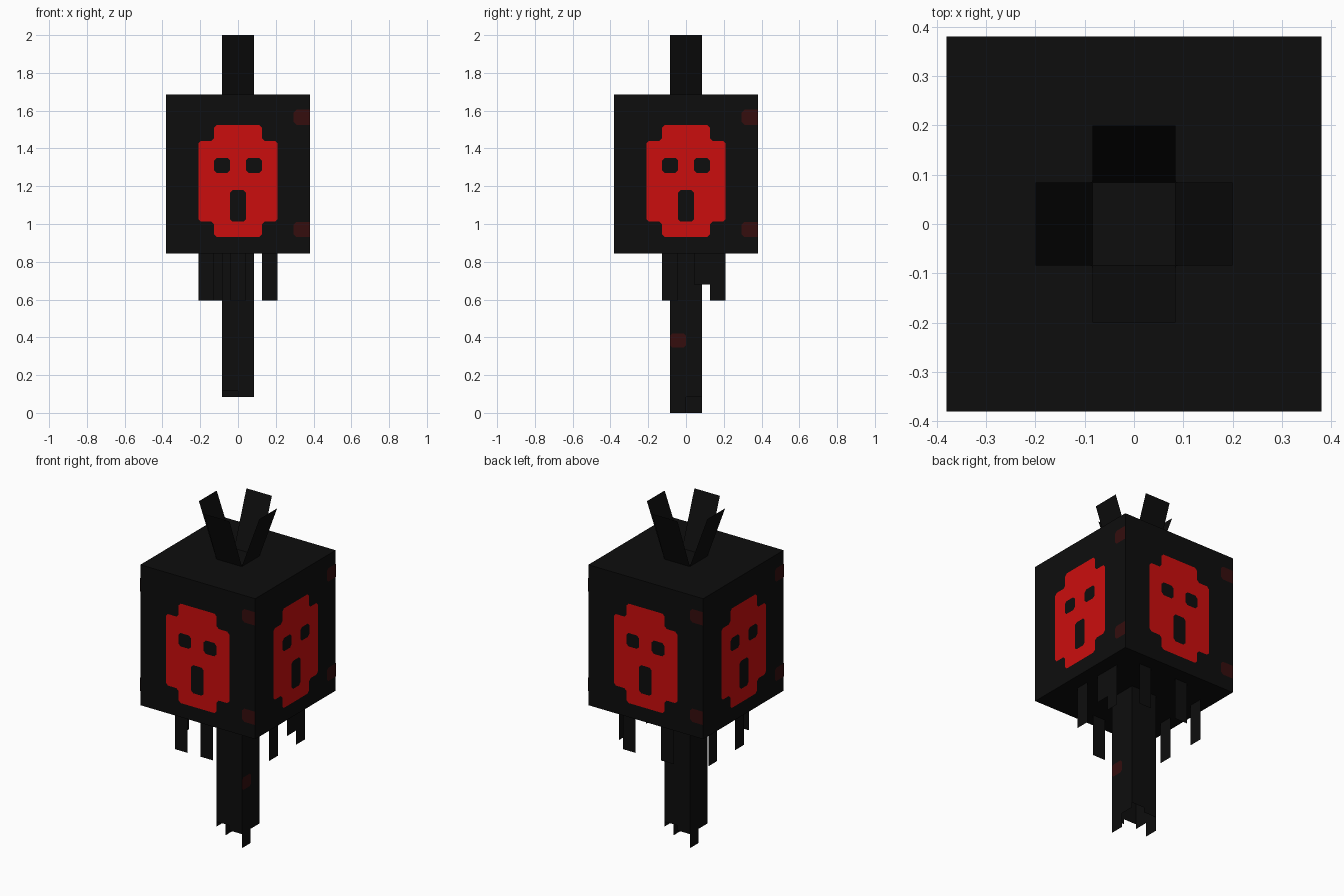
import bpy, bmesh
from math import pi
from mathutils import Matrix, Vector

old = bpy.data.objects.get("Cube")
if old:
    bpy.data.objects.remove(old, do_unlink=True)


def material(name, rgb):
    m = bpy.data.materials.new(name)
    m.use_nodes = True
    m.diffuse_color = (*rgb, 1)
    m.node_tree.nodes["Principled BSDF"].inputs["Base Color"].default_value = (*rgb, 1)
    return m


BLACK = material("soot black", (0.004, 0.004, 0.004))
RED = material("bright red", (0.6, 0.004, 0.004))
DARK_RED = material("dark red", (0.035, 0.004, 0.004))

SIDES = ["front", "right_hand", "back", "left_hand"]
W, BOTTOM, TOP = 0.38, 0.845, 1.685    # body half width and heights
R = 0.084                              # half width of trunk and crown


def finish(name, bm, mat):
    mesh = bpy.data.meshes.new(name)
    bm.to_mesh(mesh)
    bm.free()
    mesh.materials.append(mat)
    ob = bpy.data.objects.new(name, mesh)
    bpy.context.collection.objects.link(ob)
    return ob


def sheet(name, outlines, depth, side, mat, top_depth=None, chamfer=0.0):
    """Flat outlines of (across, height) points, set outward on one of four sides."""
    bm = bmesh.new()
    for pts in outlines:
        low = min(z for u, z in pts)
        verts = []
        for u, z in pts:
            d = top_depth if top_depth and z > low else depth
            verts.append(bm.verts.new(Vector((u, -d, z))))
        bm.faces.new(verts)
    if chamfer:
        corners = [v for v in bm.verts if abs(v.co.x) < W - 0.01]
        bmesh.ops.bevel(bm, geom=corners, offset=chamfer, offset_type='OFFSET',
                        segments=1, profile=0.5, affect='VERTICES')
    bm.transform(Matrix.Rotation(side * pi / 2, 4, 'Z'))
    return finish(name, bm, mat)


def rect(u0, u1, z0, z1):
    return [(u0, z0), (u1, z0), (u1, z1), (u0, z1)]


# Box body
bm = bmesh.new()
bmesh.ops.create_cube(bm, size=1)
bm.transform(Matrix.Translation((0, 0, (BOTTOM + TOP) / 2))
             @ Matrix.Diagonal((2 * W, 2 * W, TOP - BOTTOM, 1)))
finish("body", bm, BLACK)

# Stepped mask outline, right half then mirrored
half = [(0.126, 0.93), (0.126, 1.012), (0.21, 1.012),
        (0.21, 1.44), (0.126, 1.44), (0.126, 1.525)]
mask = half + [(-u, z) for u, z in reversed(half)]
eye_and_mouth = [rect(-0.126, -0.042, 1.27, 1.35),
                 rect(0.042, 0.126, 1.27, 1.35),
                 rect(-0.042, 0.042, 1.012, 1.18)]
spots = [rect(0.295, W, 0.93, 1.01), rect(0.295, W, 1.525, 1.605)]

# Hanging strips on each side: (start, end, lower height)
fringe = [
    [(-0.21, -0.126, 0.595), (-0.042, 0.042, 0.595)],
    [(-0.126, -0.042, 0.595), (0.042, 0.126, 0.68), (0.126, 0.21, 0.595)],
    [(-0.21, -0.126, 0.595), (0.042, 0.126, 0.595)],
    [(-0.21, -0.126, 0.595), (0.042, 0.126, 0.595)],
]

for s, label in enumerate(SIDES):
    # Painted face
    sheet(label + "_mask", [mask], W + 0.002, s, RED, chamfer=0.014)
    sheet(label + "_eyes_and_mouth", eye_and_mouth, W + 0.004, s, BLACK, chamfer=0.014)
    sheet(label + "_spots", spots, W + 0.002, s, DARK_RED, chamfer=0.014)

    # Crown leaf leaning outward
    sheet(label + "_crown_leaf", [rect(-R, R, TOP, 2.0)], R, s, BLACK, top_depth=0.2)

    # Hollow trunk wall with a stepped lower end
    left_end, right_end = (0.0, 0.085) if s % 2 else (0.115, 0.085)
    sheet(label + "_trunk_wall",
          [rect(-R, 0, left_end, BOTTOM), rect(0, R, right_end, BOTTOM)], R, s, BLACK)

    # Fringe under the body
    sheet(label + "_fringe", [rect(a, b, z, BOTTOM) for a, b, z in fringe[s]],
          0.295, s, BLACK)

# Single spot on the trunk
sheet("trunk_spot", [rect(-R, 0, 0.345, 0.42)], R + 0.002, 1, DARK_RED, chamfer=0.012)
